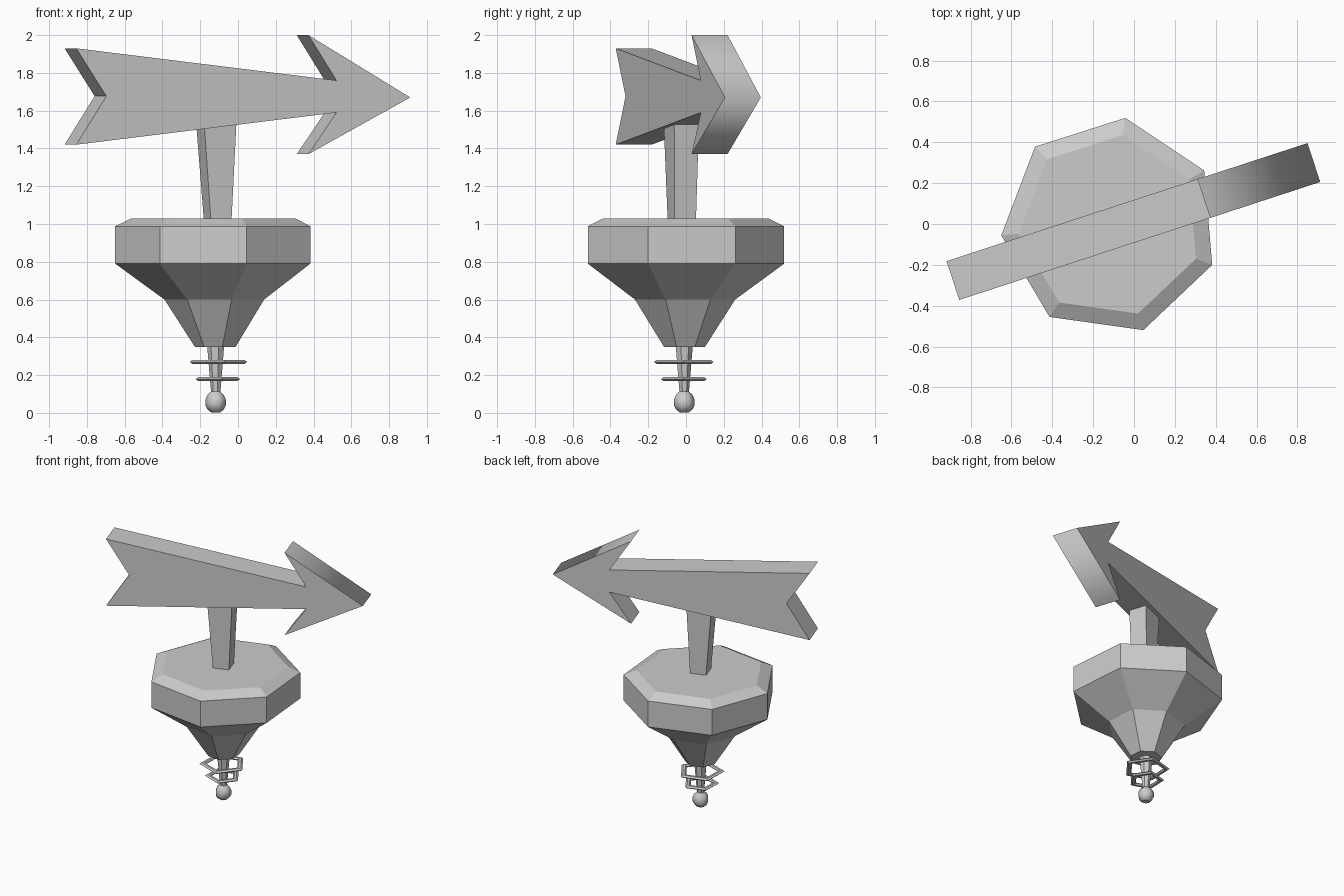
import bpy, bmesh
from math import cos, sin, radians, pi
from mathutils import Vector, Matrix

if "Cube" in bpy.data.objects:
    bpy.data.objects.remove(bpy.data.objects["Cube"])

CX, CY = -0.117, -0.01        # axis of the turned base
TILT = radians(18.1)          # heading of the arrow


def make(name, bm):
    bmesh.ops.recalc_face_normals(bm, faces=bm.faces[:])
    me = bpy.data.meshes.new(name)
    bm.to_mesh(me)
    bm.free()
    ob = bpy.data.objects.new(name, me)
    bpy.context.collection.objects.link(ob)
    return ob


def lathe(name, profile, sides, phase, closed=False, smooth_below=None):
    """Turn an (r, z) profile; closed profiles become rings, open ones get caps."""
    bm = bmesh.new()
    rings = [[bm.verts.new((CX + r * cos(phase + 2 * pi * k / sides),
                            CY + r * sin(phase + 2 * pi * k / sides), z))
              for k in range(sides)] for r, z in profile]
    n = len(rings)
    for i in range(n if closed else n - 1):
        a, b = rings[i], rings[(i + 1) % n]
        for k in range(sides):
            j = (k + 1) % sides
            f = bm.faces.new((a[k], a[j], b[j], b[k]))
            if smooth_below and max(v.co.z for v in f.verts) < smooth_below:
                f.smooth = True
    if not closed:
        bm.faces.new(rings[0])
        bm.faces.new(rings[-1])
    return make(name, bm)


# Seven-sided body and its stem with a ball tip
PH = radians(82)
lathe("body", [(.112, .35), (.273, .60), (.535, .79), (.535, .988), (.45, 1.03)], 7, PH)
lathe("stem_and_ball", [(.025, .003), (.045, .018), (.056, .04), (.056, .07),
                        (.045, .095), (.026, .113), (.047, .36)], 7, PH, smooth_below=.115)

# Flat five-sided rings around the stem
for name, r, z in (("upper_ring", .166, .27), ("lower_ring", .128, .179)):
    w = .034
    lathe(name, [(r, z), (r - .014, z + .01), (r - w, z + .01),
                 (r - w - .01, z), (r - w, z - .01), (r - .014, z - .01)],
          5, radians(-2), closed=True)

# Arrow: a flat outline extruded across its heading
M = Matrix.Translation((-.003, .012, 0)) @ Matrix.Rotation(TILT, 4, 'Z')
outline = [(.93, 1.67), (.363, 2.0), (.519, 1.76), (-.93, 1.93), (-.763, 1.677),
           (-.93, 1.42), (.519, 1.59), (.363, 1.37)]
bm = bmesh.new()
near = bm.faces.new([bm.verts.new(M @ Vector((u, -.1, z))) for u, z in outline])
ext = bmesh.ops.extrude_face_region(bm, geom=[near], use_keep_orig=True)
bmesh.ops.translate(bm, verts=[g for g in ext["geom"] if isinstance(g, bmesh.types.BMVert)],
                    vec=M.to_3x3() @ Vector((0, .2, 0)))
tip = M @ Vector((.93, 0, 1.67))
for e in bm.edges:            # only the tip edge is shaded smooth
    mid = (e.verts[0].co + e.verts[1].co) / 2
    e.smooth = (mid - tip).length < .02
for f in bm.faces:
    f.smooth = True
make("arrow", bm)

# Tapered post between body and arrow
bm = bmesh.new()
bmesh.ops.create_cube(bm, size=1)
for v in bm.verts:
    w, d, z, u = (.18, .138, 1.54, -.118) if v.co.z > 0 else (.115, .12, 1.02, -.11)
    v.co = M @ Vector((u + v.co.x * w, v.co.y * d, z))
make("post", bm)
